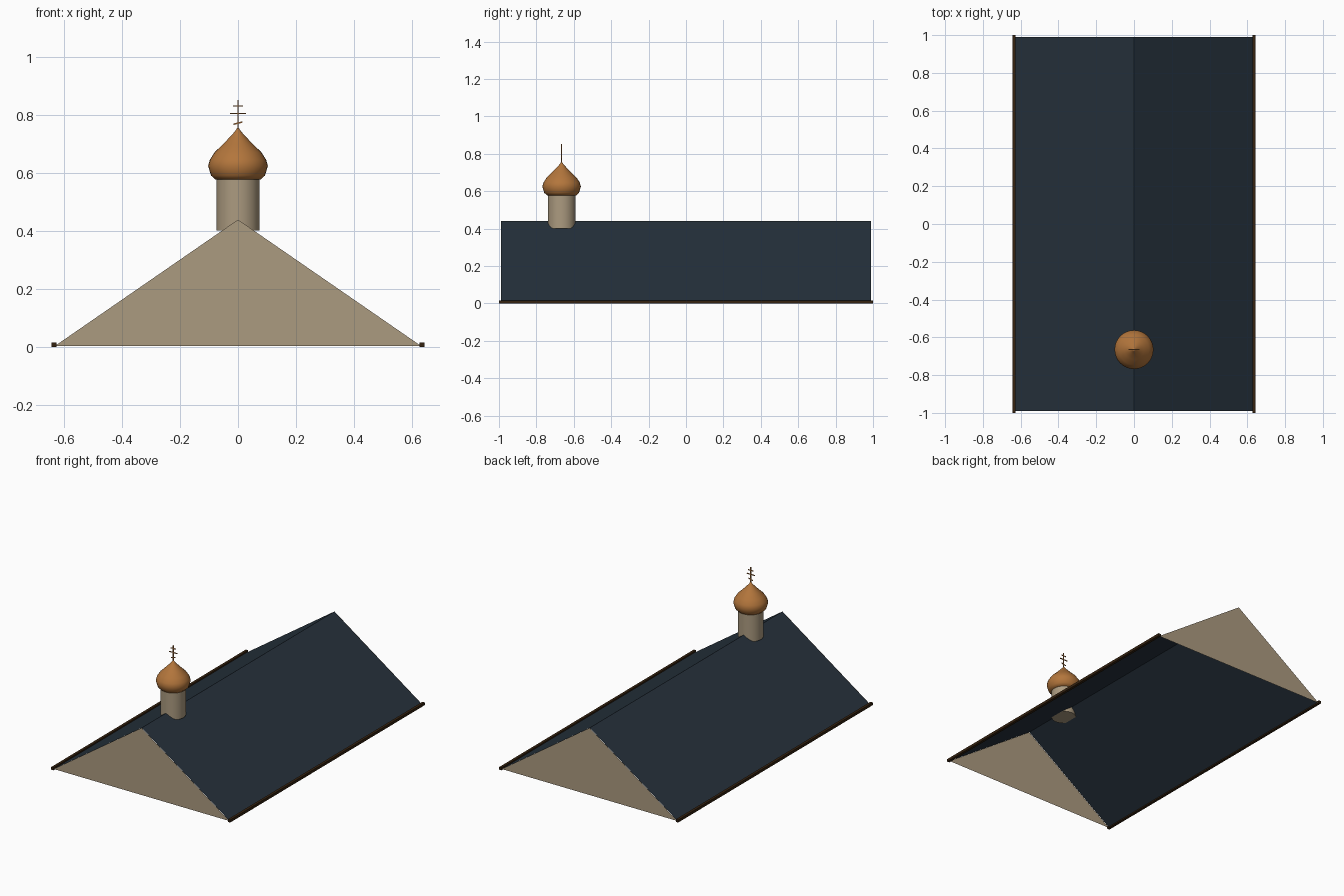
import bpy, bmesh, math
from mathutils import Matrix

cube = bpy.data.objects.get("Cube")
if cube:
    bpy.data.objects.remove(cube, do_unlink=True)


def material(name, colour):
    m = bpy.data.materials.new(name)
    m.use_nodes = True
    m.diffuse_color = (*colour, 1)
    m.node_tree.nodes["Principled BSDF"].inputs["Base Color"].default_value = (*colour, 1)
    return m


SLATE = material("slate roof", (0.019, 0.031, 0.045))
PLASTER = material("cream plaster", (0.41, 0.325, 0.215))
COPPER = material("copper gold", (0.45, 0.18, 0.045))
TIMBER = material("dark timber", (0.035, 0.016, 0.005))

HALF_WIDTH, HALF_LENGTH, RIDGE, EAVE = 0.632, 0.989, 0.44, 0.004
TOWER_Y = -0.665


def add_object(name, bm, mat, smooth=None):
    mesh = bpy.data.meshes.new(name)
    bm.to_mesh(mesh)
    bm.free()
    mesh.materials.append(mat)
    ob = bpy.data.objects.new(name, mesh)
    bpy.context.collection.objects.link(ob)
    if smooth:
        bpy.ops.object.select_all(action='DESELECT')
        ob.select_set(True)
        bpy.context.view_layer.objects.active = ob
        bpy.ops.object.shade_smooth_by_angle(angle=math.radians(smooth))
    return ob


def polygon(name, points, mat):
    bm = bmesh.new()
    bm.faces.new([bm.verts.new(p) for p in points])
    return add_object(name, bm, mat)


def box(name, centre, size, mat, tilt=0):
    bm = bmesh.new()
    place = Matrix.Translation(centre) @ Matrix.Rotation(tilt, 4, 'Y') @ Matrix.Diagonal((*size, 1))
    bmesh.ops.create_cube(bm, size=1, matrix=place)
    return add_object(name, bm, mat)


def lathe(name, profile, mat, segments=32, smooth=50):
    """Spin (radius, height) points around the tower axis."""
    bm = bmesh.new()
    verts = [bm.verts.new((r, TOWER_Y, z)) for r, z in profile]
    edges = [bm.edges.new(pair) for pair in zip(verts, verts[1:])]
    bmesh.ops.spin(bm, geom=verts + edges, cent=(0, TOWER_Y, 0), axis=(0, 0, 1),
                   angle=math.tau, steps=segments)
    bmesh.ops.remove_doubles(bm, verts=bm.verts, dist=0.0001)
    bmesh.ops.recalc_face_normals(bm, faces=bm.faces)
    return add_object(name, bm, mat, smooth)


# Open roof sheets and the beams along their eaves
for side, s in (("left", 1), ("right", -1)):
    x, y = s * HALF_WIDTH, s * HALF_LENGTH
    polygon(side + "_roof_slope",
            [(x, -y, EAVE), (x, y, EAVE), (0, y, RIDGE), (0, -y, RIDGE)], SLATE)
    box(side + "_eave_beam", (s * 0.635, 0, 0.0085), (0.017, 2, 0.017), TIMBER)

# Gable walls closing both ends
for end, s in (("front", -1), ("back", 1)):
    y = s * (HALF_LENGTH + 0.002)
    polygon(end + "_gable",
            [(s * HALF_WIDTH, y, EAVE), (-s * HALF_WIDTH, y, EAVE), (0, y, RIDGE)], PLASTER)

# Tower drum and onion dome
lathe("tower_drum", [(0, 0.402), (0.074, 0.402), (0.074, 0.585), (0, 0.585)], PLASTER)
lathe("onion_dome", [(0, 0.578), (0.078, 0.578), (0.093, 0.592), (0.103, 0.625),
                     (0.097, 0.647), (0.080, 0.673), (0.052, 0.700),
                     (0.025, 0.728), (0.010, 0.745), (0, 0.760)], COPPER)

# Cross with three bars, the lowest one slanted
box("cross_post", (0, TOWER_Y, 0.80), (0.005, 0.004, 0.104), COPPER)
for name, z, width, tilt in (("top", 0.832, 0.035, 0), ("middle", 0.806, 0.056, 0),
                             ("lower", 0.773, 0.032, -0.25)):
    box("cross_" + name + "_bar", (0, TOWER_Y, z), (width, 0.004, 0.005), COPPER, tilt)
